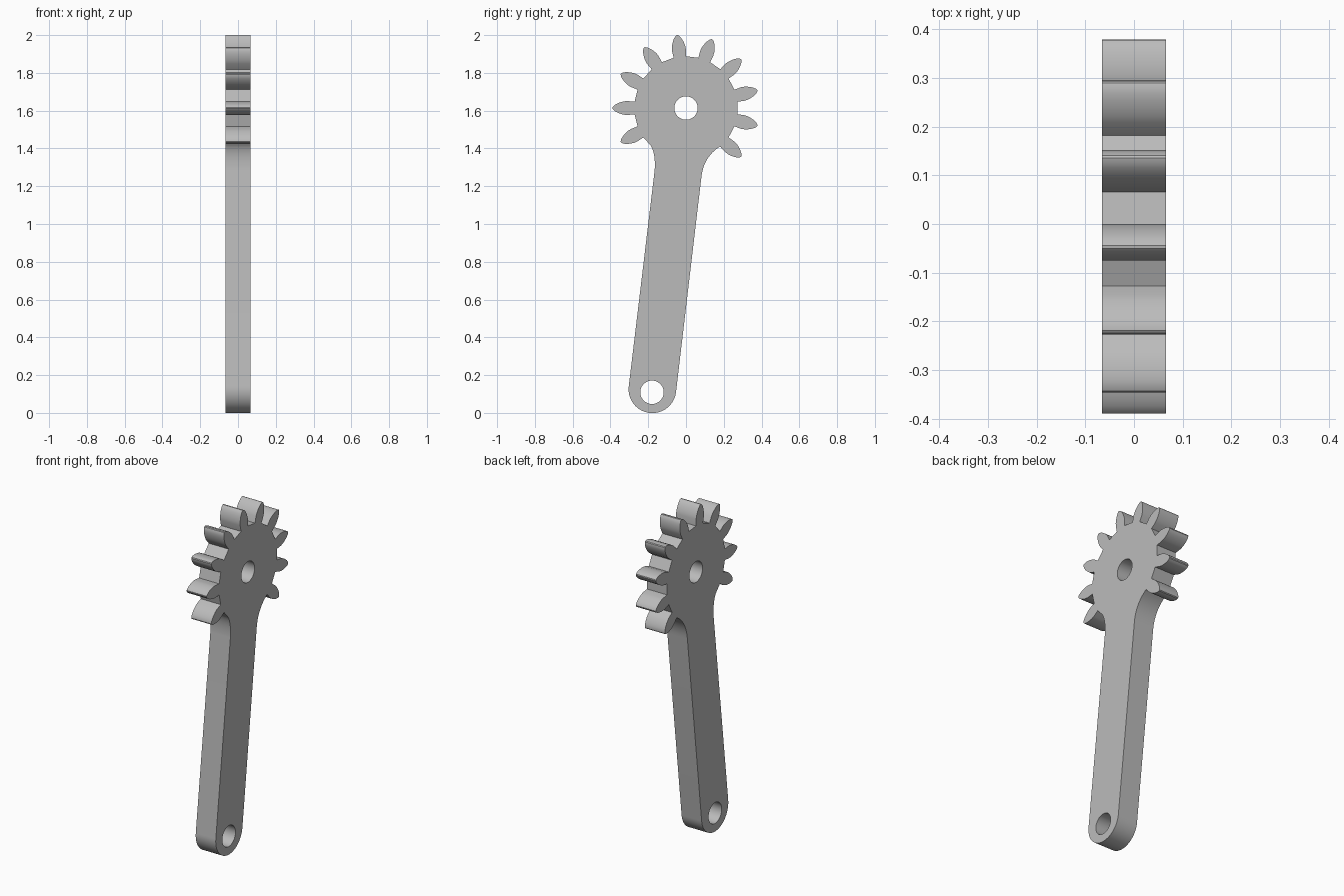
import bpy
import bmesh
from math import sin, cos, pi, radians
from mathutils import Vector

cube = bpy.data.objects.get("Cube")
if cube:
    bpy.data.objects.remove(cube, do_unlink=True)

# Main dimensions, drawn in the (y, z) plane
HUB = Vector((0, 1.614))
FOOT = Vector((-0.178, 0.125))
HALF_ARM = 0.126
HALF_THICK = 0.066
ROOT = 0.272
HOLE = 0.062
PITCH = 2 * pi / 13
# Half of one tooth: radius, half width
TOOTH = [(ROOT, 0.033), (0.31, 0.037), (0.328, 0.0355), (0.345, 0.031),
         (0.36, 0.0255), (0.373, 0.0185), (0.383, 0.011), (0.389, 0.003)]


def polar(centre, radius, angle):
    return centre + radius * Vector((cos(angle), sin(angle)))


def arc(centre, radius, start, end, steps):
    return [polar(centre, radius, start + (end - start) * i / steps) for i in range(steps + 1)]


def bend(a, b, c, steps=12):
    ts = [i / steps for i in range(steps + 1)]
    return [a * (1 - t) ** 2 + b * 2 * t * (1 - t) + c * t * t for t in ts]


def tooth(angle):
    out, side = polar(Vector((0, 0)), 1, angle), polar(Vector((0, 0)), 1, angle + pi / 2)
    rising = [HUB + out * r - side * w for r, w in TOOTH]
    falling = [HUB + out * r + side * w for r, w in reversed(TOOTH)]
    return rising + falling


# Ten teeth with short root arcs between them
outline = []
for k in range(-8, 2):
    angle = pi + k * PITCH
    outline += tooth(angle)
    if k < 1:
        outline.append(polar(HUB, ROOT, angle + PITCH / 2))
outline.append(polar(HUB, ROOT, radians(220)))

# Neck fillet, rounded foot, and the other neck fillet
outline += bend(HUB + Vector((-0.187, -0.199)), HUB + Vector((-0.16, -0.24)),
                HUB + Vector((-0.166, -0.33)))
lean = (HUB - FOOT).angle_signed(Vector((0, 1)))
outline += arc(FOOT, HALF_ARM, pi + lean, 2 * pi + lean, 32) if lean < 0 else \
    arc(FOOT, HALF_ARM, pi - lean, 2 * pi - lean, 32)
outline += bend(HUB + Vector((0.081, -0.37)), HUB + Vector((0.092, -0.26)),
                HUB + Vector((0.178, -0.205)))

# Shaft hole and pivot hole
holes = [arc(centre, HOLE, 0, 2 * pi, 48)[:-1]
         for centre in (HUB, Vector((-0.18, 0.109)))]

# Extruded flat profile
curve = bpy.data.curves.new("gear_lever", "CURVE")
curve.dimensions = "2D"
curve.fill_mode = "BOTH"
curve.extrude = HALF_THICK
for loop in [outline] + holes:
    spline = curve.splines.new("POLY")
    spline.points.add(len(loop) - 1)
    for point, p in zip(spline.points, loop):
        point.co = (p.x, p.y, 0, 1)
    spline.use_cyclic_u = True

lever = bpy.data.objects.new("gear_lever", curve)
bpy.context.collection.objects.link(lever)
lever.rotation_euler = (pi / 2, 0, pi / 2)
bpy.ops.object.select_all(action="DESELECT")
lever.select_set(True)
bpy.context.view_layer.objects.active = lever
bpy.ops.object.convert(target="MESH")
lever = bpy.context.object
lever.name = "gear_lever"

# Weld the caps to the sides
bm = bmesh.new()
bm.from_mesh(lever.data)
bmesh.ops.remove_doubles(bm, verts=bm.verts, dist=0.0001)
bmesh.ops.recalc_face_normals(bm, faces=bm.faces)
bm.to_mesh(lever.data)
bm.free()
bpy.ops.object.shade_smooth_by_angle(angle=radians(25))

# Plain grey metal
grey = bpy.data.materials.new("grey metal")
grey.use_nodes = True
colour = (0.5, 0.5, 0.5, 1)
grey.diffuse_color = colour
grey.node_tree.nodes["Principled BSDF"].inputs["Base Color"].default_value = colour
lever.data.materials.clear()
lever.data.materials.append(grey)
